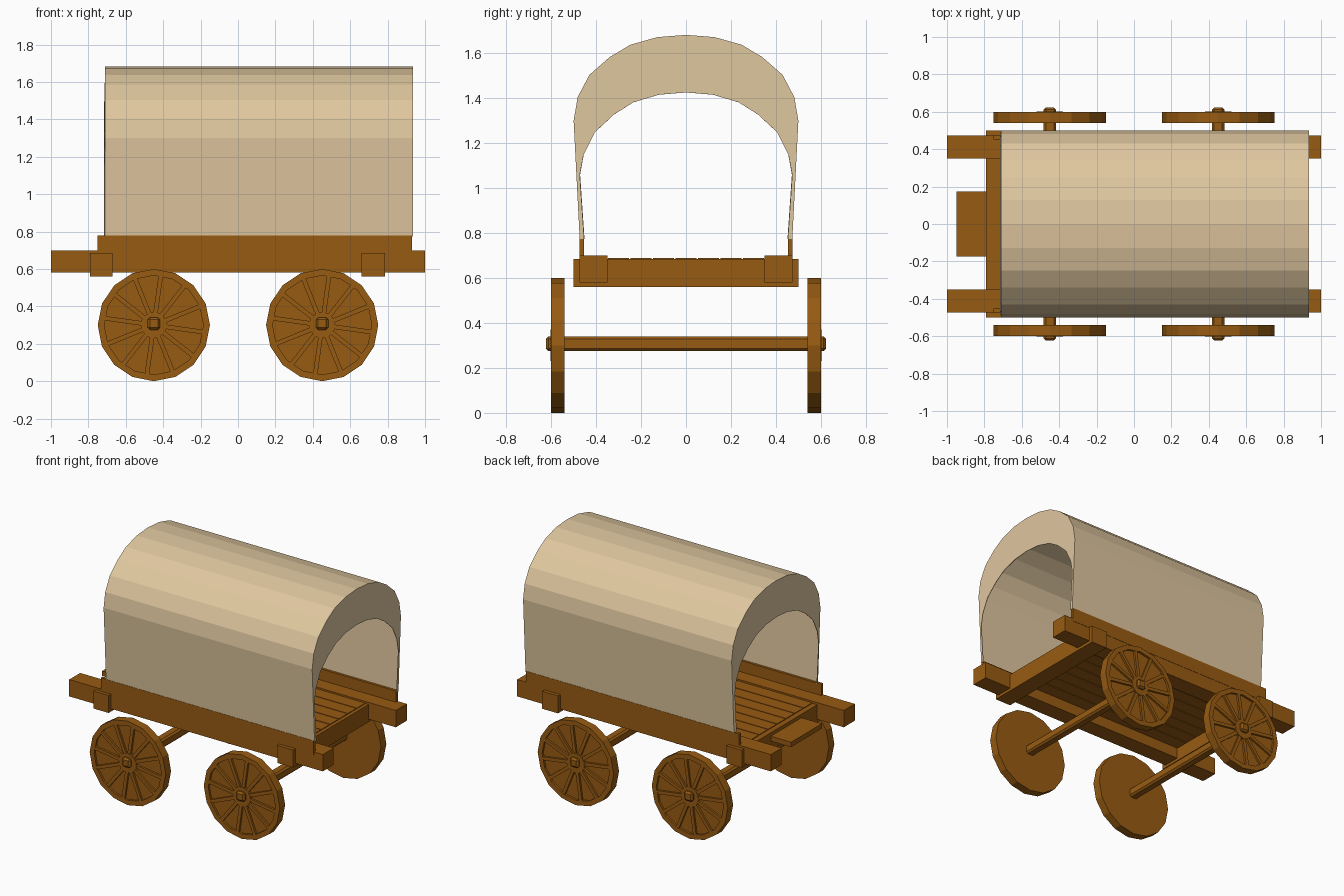
import bpy, bmesh
from math import pi, radians
from mathutils import Matrix, Vector

if "Cube" in bpy.data.objects:
    bpy.data.objects.remove(bpy.data.objects["Cube"])


def material(name, color):
    m = bpy.data.materials.new(name)
    m.diffuse_color = color
    m.use_nodes = True
    m.node_tree.nodes["Principled BSDF"].inputs["Base Color"].default_value = m.diffuse_color
    return m


WOOD = material("wood", (0.31, 0.105, 0.006, 1))
CLOTH = material("cloth", (0.74, 0.57, 0.345, 1))


def finish(bm, name, mat):
    bmesh.ops.remove_doubles(bm, verts=bm.verts, dist=1e-5)
    bmesh.ops.recalc_face_normals(bm, faces=bm.faces)
    mesh = bpy.data.meshes.new(name)
    bm.to_mesh(mesh)
    bm.free()
    mesh.materials.append(mat)
    ob = bpy.data.objects.new(name, mesh)
    bpy.context.collection.objects.link(ob)
    return ob


def box(name, x, y, z, bevel=0):
    """Box from (min, max) ranges on each axis."""
    size = Vector((x[1] - x[0], y[1] - y[0], z[1] - z[0]))
    mid = Vector((x[0] + x[1], y[0] + y[1], z[0] + z[1])) / 2
    bm = bmesh.new()
    bmesh.ops.create_cube(bm, size=1, matrix=Matrix.Translation(mid) @ Matrix.Diagonal((*size, 1)))
    ob = finish(bm, name, WOOD)
    if bevel:
        mod = ob.modifiers.new("bevel", 'BEVEL')
        mod.width, mod.segments = bevel, 1
    return ob


def wheel(name, x, side):
    # rim, recessed web and hub disc as one 16-sided turned profile
    prof = [(0, .54), (.30, .54), (.30, .60), (.265, .60),
            (.265, .585), (.07, .585), (.07, .602), (0, .602)]
    bm = bmesh.new()
    vs = [bm.verts.new((r, y, 0)) for r, y in prof]
    es = [bm.edges.new(p) for p in zip(vs, vs[1:])]
    bmesh.ops.spin(bm, geom=vs + es, cent=(0, 0, 0), axis=(0, 1, 0), angle=2 * pi, steps=16)
    bmesh.ops.remove_doubles(bm, verts=bm.verts, dist=1e-4)
    # twelve raised spokes
    for i in range(12):
        m = (Matrix.Rotation(radians(30 * i + 8), 4, 'Y') @ Matrix.Translation((.165, .591, 0))
             @ Matrix.Diagonal((.20, .016, .024, 1)))
        bmesh.ops.create_cube(bm, size=1, matrix=m)
    bm.transform(Matrix.Translation((x, 0, .30)) @ Matrix.Diagonal((1, side, 1, 1)))
    return finish(bm, name, WOOD)


# chassis: two long rails with side boards, two cross beams
for s, tag in ((-1, "near"), (1, "far")):
    box(f"{tag}_rail", (-1, 1), sorted((s * .35, s * .473)), (.58, .70))
    box(f"{tag}_side_board", (-.75, .93), sorted((s * .453, s * .475)), (.68, .78))
box("left_cross_beam", (-.79, -.67), (-.5, .5), (.56, .685))
box("right_cross_beam", (.66, .785), (-.5, .5), (.56, .685))

# floor planks between the rails
for i in range(7):
    y = -.35 + .1 * i
    box(f"floor_plank_{i + 1}", (-.752, .76), (y + .003, y + .097), (.655, .69))

# step board at the left end
box("step_board", (-.95, -.78), (-.173, .173), (.625, .66))

# running gear
for x, tag in ((-.45, "left"), (.45, "right")):
    box(f"{tag}_axle", (x - .033, x + .033), (-.624, .624), (.275, .341), bevel=.012)
    for s, where in ((-1, "near"), (1, "far")):
        wheel(f"{tag}_{where}_wheel", x, s)

# canvas: arched sheet whose end loops turn in to form the drooping end flaps
half = [(.473, .773), (.5, 1.30), (.482, 1.405), (.43, 1.504),
        (.34, 1.583), (.248, 1.638), (.127, 1.672), (0, 1.682)]
outer = half + [(-y, z) for y, z in half[-2::-1]]
inner = [(y * .945, z - .256 if z > 1.35 else 1.06 if z > 1 else z) for y, z in outer]
inner[0], inner[-1] = (.453, .773), (-.453, .773)
bm = bmesh.new()
loops = [[bm.verts.new((x, y, z)) for y, z in prof]
         for x, prof in ((-.717, inner), (-.71, outer), (.935, outer), (.935, inner))]
for a, b in zip(loops, loops[1:]):
    for i in range(len(a) - 1):
        bm.faces.new((a[i], a[i + 1], b[i + 1], b[i]))
canopy = finish(bm, "canvas_cover", CLOTH)
mod = canopy.modifiers.new("thickness", 'SOLIDIFY')
mod.thickness, mod.offset = .004, -1
